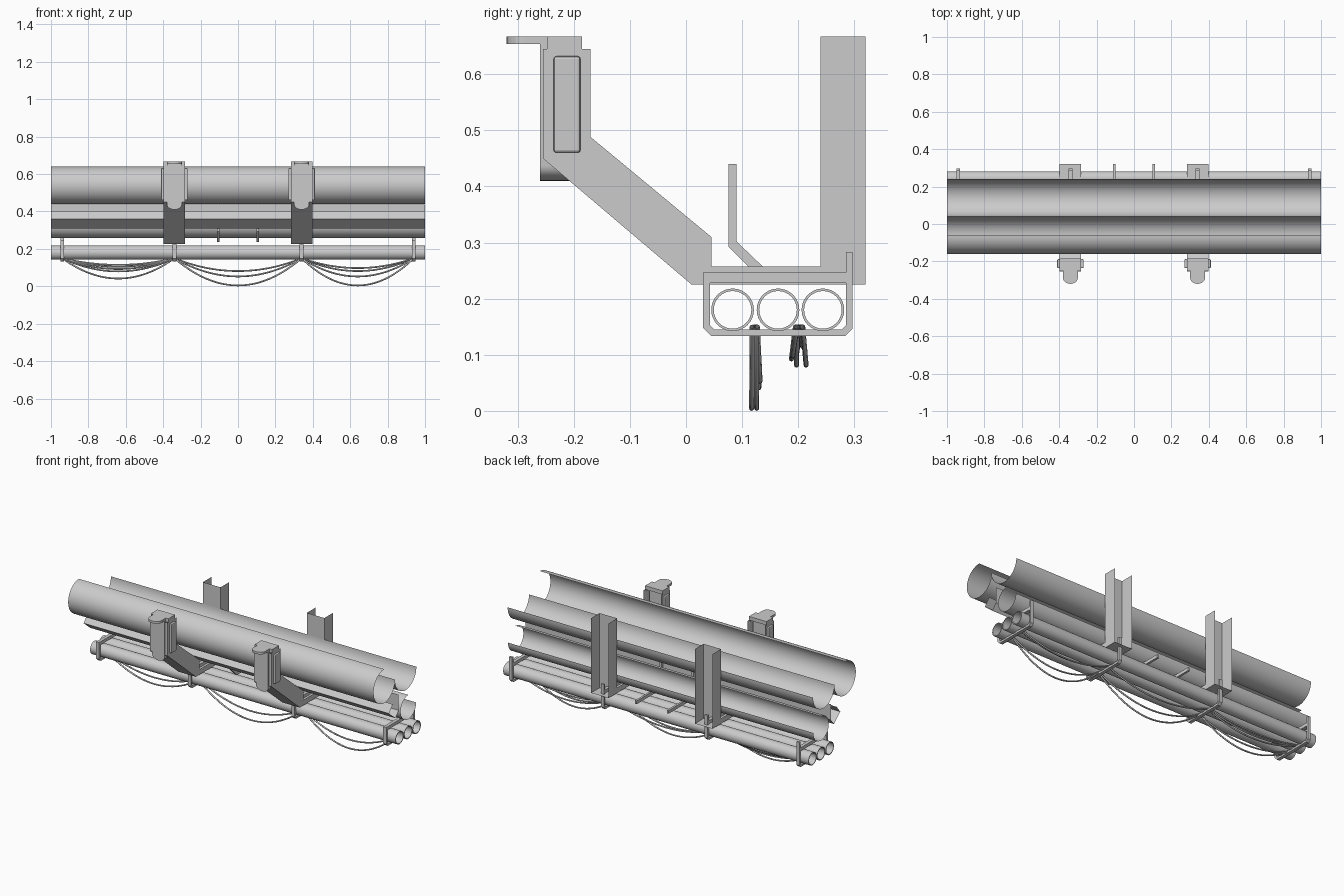
import bpy, bmesh
from math import cos, sin, pi, radians

if "Cube" in bpy.data.objects:
    bpy.data.objects.remove(bpy.data.objects["Cube"])

def finish(name, bm, smooth=False):
    bm.normal_update()
    me = bpy.data.meshes.new(name)
    bm.to_mesh(me)
    bm.free()
    ob = bpy.data.objects.new(name, me)
    bpy.context.collection.objects.link(ob)
    if smooth:
        bpy.ops.object.select_all(action='DESELECT')
        bpy.context.view_layer.objects.active = ob
        ob.select_set(True)
        bpy.ops.object.shade_smooth_by_angle(angle=radians(35))
    return ob

def sheet(name, path, x0, x1, smooth=False):
    """Thin sheet: a y-z path swept along x."""
    bm = bmesh.new()
    a = [bm.verts.new((x0, y, z)) for y, z in path]
    b = [bm.verts.new((x1, y, z)) for y, z in path]
    for i in range(len(path) - 1):
        bm.faces.new((a[i], a[i + 1], b[i + 1], b[i]))
    return finish(name, bm, smooth)

def prism(name, pts, vec, smooth=False):
    """Solid: a polygon of 3D points pushed along a vector."""
    bm = bmesh.new()
    f = bm.faces.new([bm.verts.new(p) for p in pts])
    r = bmesh.ops.extrude_face_region(bm, geom=[f])
    bmesh.ops.translate(bm, vec=vec, verts=[v for v in r['geom'] if isinstance(v, bmesh.types.BMVert)])
    bm.faces.ensure_lookup_table()
    bmesh.ops.recalc_face_normals(bm, faces=bm.faces)
    return finish(name, bm, smooth)

def prism_x(name, yz, xc, w):
    return prism(name, [(xc - w / 2, y, z) for y, z in yz], (w, 0, 0))

def box(name, x0, x1, y0, y1, z0, z1, bevel=0):
    ob = prism(name, [(x0, y0, z0), (x1, y0, z0), (x1, y1, z0), (x0, y1, z0)], (0, 0, z1 - z0))
    if bevel:
        m = ob.modifiers.new("bevel", 'BEVEL')
        m.width, m.segments = bevel, 2
    return ob

def arc(cy, cz, r, a0, a1, n):
    return [(cy + r * cos(radians(a0 + (a1 - a0) * i / n)),
             cz + r * sin(radians(a0 + (a1 - a0) * i / n))) for i in range(n + 1)]

# open gutter pipes running the full length
sheet("front_gutter", arc(-.06, .54, .1, 90, 360, 36), -1, 1, True)
sheet("rear_gutter", arc(.14, .54, .1, 180, 360, 28), -1, 1, True)
sheet("lower_gutter", arc(.165, .330, .072, 90, 360, 30), -1, 1, True)

# tilted cable tray lying on the arm slope, tall wall against the hooks
sheet("cable_tray", [(.02, .402), (-.015, .36), (.045, .31), (.074, .345), (.074, .438)], -1, 1)

# three thin-walled conduits
for i, y in enumerate((.083, .164, .244)):
    ring = arc(y, .180, .038, 0, 360, 32)[:-1]
    inner = arc(y, .180, .0335, 0, 360, 32)[:-1]
    bm = bmesh.new()
    loops = [[bm.verts.new((x, p, q)) for p, q in prof]
             for prof, x in ((ring, -1), (ring, 1), (inner, 1), (inner, -1))]
    for k in range(4):
        A, B = loops[k], loops[(k + 1) % 4]
        for j in range(32):
            l = (j + 1) % 32
            bm.faces.new((A[j], A[l], B[l], B[j]))
    bmesh.ops.recalc_face_normals(bm, faces=bm.faces)
    finish(f"conduit_{i + 1}", bm, True)

# supports: channel arm, channel post, end head
outer = [(-.255, .645), (-.255, .45), (.01, .225), (.32, .225)]
inner = [(.32, .257), (.045, .257), (.045, .31), (-.17, .488), (-.17, .645)]
for side, xc in (("left", -.34), ("right", .34)):
    h = .0575
    sheet(f"{side}_arm_web", outer, xc - h, xc + h)
    bm = bmesh.new()
    for s in (-h, h):
        bm.faces.new([bm.verts.new((xc + s, y, z)) for y, z in outer + inner])
    finish(f"{side}_arm_flanges", bm)

    bm = bmesh.new()
    plan = [(xc - h, .32), (xc - h, .24), (xc + h, .24), (xc + h, .32)]
    lo = [bm.verts.new((x, y, .225)) for x, y in plan]
    hi = [bm.verts.new((x, y, .667)) for x, y in plan]
    for i in range(3):
        bm.faces.new((lo[i], lo[i + 1], hi[i + 1], hi[i]))
    finish(f"{side}_post", bm)

    # head body with rounded bottom, top lip with rounded nose
    body = [(xc + .04, -.26, .66), (xc - .04, -.26, .66)]
    body += [(xc + .04 * cos(t), -.26, .437 + .027 * sin(t))
             for t in [pi + pi * i / 12 for i in range(13)]]
    prism(f"{side}_head_body", body, (0, .06, 0), True)
    lip = [(xc + .04, -.24, .654), (xc - .04, -.24, .654)]
    lip += [(xc + .04 * cos(t), -.288 + .032 * sin(t), .654)
            for t in [pi + pi * i / 12 for i in range(13)]]
    prism(f"{side}_head_lip", lip, (0, 0, .013))
    for s in (-1, 1):
        x0, x1 = sorted((xc + s * .055, xc + s * .071))
        box(f"{side}_head_side_pad", x0, x1, -.236, -.188, .46, .632, .005)
    box(f"{side}_head_cap", xc - h, xc + h, -.248, -.185, .645, .667)

# hanging hooks in the middle
hook = [(.076, .44), (.09, .44), (.09, .302), (.137, .257), (.32, .257),
        (.32, .238), (.13, .238), (.076, .292)]
for x in (-.105, .105):
    prism_x("tray_hook", hook, x, .012)

# conduit clamps: a strap frame with an upright tab
for x in (-.94, -.34, .34, .94):
    prism_x("clamp_top", [(.03, .247), (.285, .247), (.285, .283), (.297, .283),
                          (.297, .228), (.03, .228)], x, .02)
    prism_x("clamp_strap", [(.03, .235), (.03, .148), (.045, .133), (.283, .133),
                            (.297, .147), (.297, .235), (.285, .235), (.285, .152),
                            (.278, .145), (.05, .145), (.043, .152), (.043, .235)], x, .02)

# sagging cables: (start x, end x, lowest z, start y, sag y)
cables = [(-.94, -.34, .037, .125, .130), (-.94, -.34, .075, .122, .131),
          (-.94, -.34, .088, .195, .188), (-.94, -.34, .100, .200, .198),
          (-.94, -.34, .110, .205, .208),
          (-.34, .34, 0, .118, .117), (-.34, .34, .048, .125, .127),
          (-.34, .34, .077, .198, .197),
          (.34, .94, 0, .126, .126), (.34, .94, .048, .127, .132),
          (.34, .94, .077, .208, .214), (.34, .94, .093, .198, .190)]
for x0, x1, low, y0, y1 in cables:
    cu = bpy.data.curves.new("cable", 'CURVE')
    cu.dimensions = '3D'
    cu.bevel_depth, cu.bevel_resolution = .0045, 2
    sp = cu.splines.new('POLY')
    n = 24
    sp.points.add(n)
    for i in range(n + 1):
        t = i / n
        s = 4 * t * (1 - t)
        sp.points[i].co = (x0 + (x1 - x0) * t, y0 + (y1 - y0) * s,
                           .150 + (low + .0045 - .150) * s, 1)
    bpy.context.collection.objects.link(bpy.data.objects.new("hanging_cable", cu))
